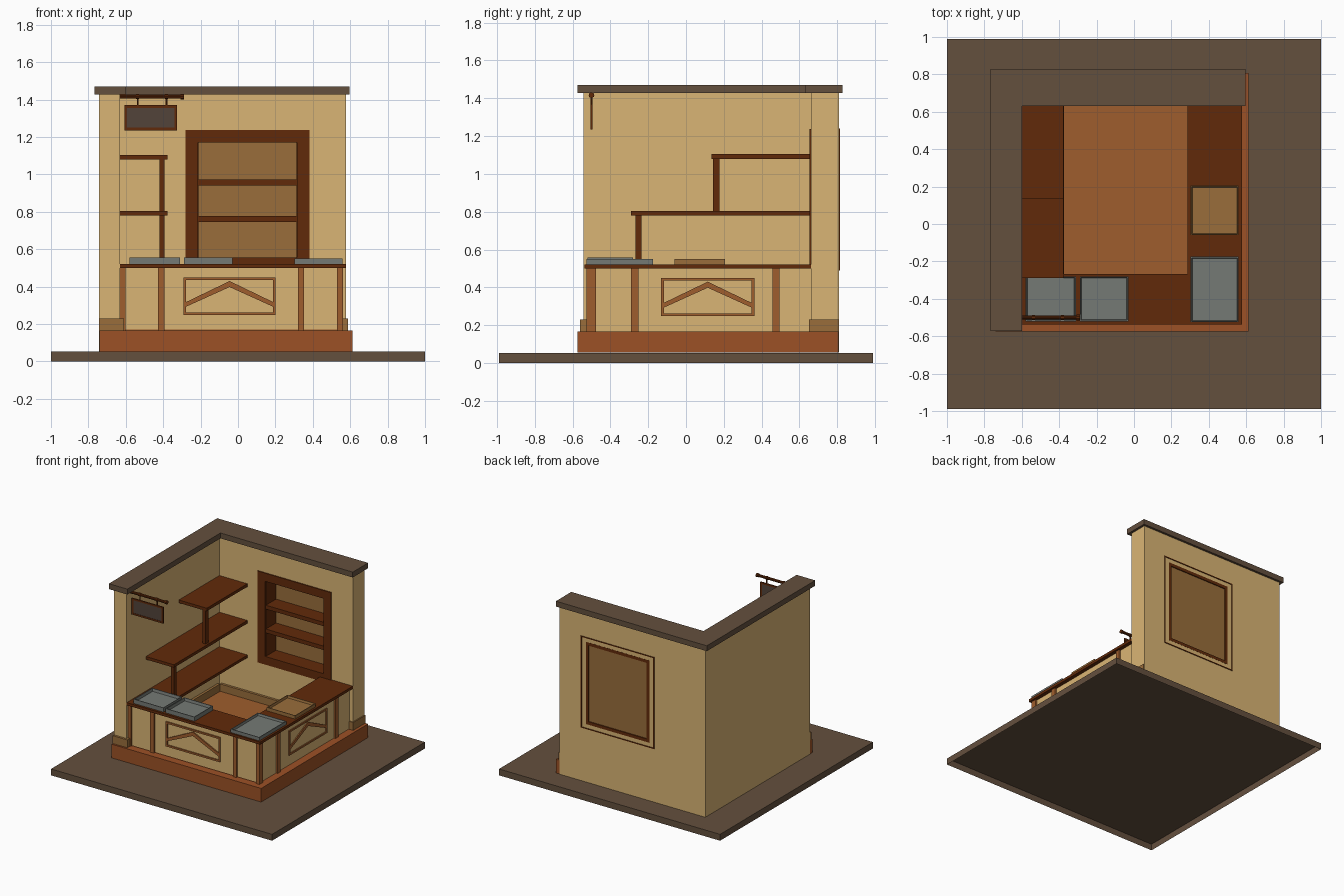
import bpy, bmesh, math
from mathutils import Vector

if "Cube" in bpy.data.objects:
    bpy.data.objects.remove(bpy.data.objects["Cube"])


def mat(name, r, g, b):
    m = bpy.data.materials.new(name)
    m.diffuse_color = (r, g, b, 1)
    m.use_nodes = True
    m.node_tree.nodes["Principled BSDF"].inputs["Base Color"].default_value = m.diffuse_color
    return m


SLATE = mat("slate_brown", .127, .080, .048)
CREAM = mat("cream_plaster", .70, .460, .176)
BASE = mat("red_brown_plinth", .335, .083, .019)
POST = mat("orange_wood", .345, .110, .026)
DARK = mat("dark_wood", .120, .023, .003)
PANEL = mat("tan_wood", .320, .155, .044)
GREY = mat("tray_grey", .178, .194, .178)
SIGN = mat("sign_face", .085, .056, .042)


def finish(name, bm, m):
    bmesh.ops.recalc_face_normals(bm, faces=bm.faces)
    me = bpy.data.meshes.new(name)
    bm.to_mesh(me)
    bm.free()
    me.materials.append(m)
    ob = bpy.data.objects.new(name, me)
    bpy.context.collection.objects.link(ob)
    return ob


def add_box(bm, x0, x1, y0, y1, z0, z1):
    vs = bmesh.ops.create_cube(bm, size=1)["verts"]
    for v in vs:
        v.co = Vector(((x0 + x1) / 2 + v.co.x * (x1 - x0),
                       (y0 + y1) / 2 + v.co.y * (y1 - y0),
                       (z0 + z1) / 2 + v.co.z * (z1 - z0)))


def boxes(name, m, *specs):
    bm = bmesh.new()
    for s in specs:
        add_box(bm, *s)
    return finish(name, bm, m)


def prism(name, m, pts, a, b, to3d):
    """Outline pts (u, v) extruded from depth a to b; to3d places (u, v, depth)."""
    bm = bmesh.new()
    lo = [bm.verts.new(to3d(u, v, a)) for u, v in pts]
    hi = [bm.verts.new(to3d(u, v, b)) for u, v in pts]
    bm.faces.new(lo)
    bm.faces.new(hi)
    n = len(pts)
    for i in range(n):
        bm.faces.new((lo[i], lo[(i + 1) % n], hi[(i + 1) % n], hi[i]))
    return finish(name, bm, m)


def ring(x0, x1, z0, z1, w, y0, y1):
    """Four boxes forming a rectangular frame in the xz plane."""
    return [(x0, x0 + w, y0, y1, z0, z1), (x1 - w, x1, y0, y1, z0, z1),
            (x0 + w, x1 - w, y0, y1, z0, z0 + w), (x0 + w, x1 - w, y0, y1, z1 - w, z1)]


def flat(u, v, d):      # floor-plan outline
    return (u, v, d)


def front(u, v, d):     # elevation on the front side
    return (u, d, v)


def side(u, v, d):      # elevation on the right side
    return (d, u, v)


# ground slab: a shell open underneath
bm = bmesh.new()
add_box(bm, -1, 1, -.988, .988, 0, .052)
under = min(bm.faces, key=lambda f: f.calc_center_median().z)
bmesh.ops.delete(bm, geom=[under], context='FACES_ONLY')
slab = finish("ground_slab", bm, SLATE)
if max(slab.data.polygons, key=lambda p: p.center.z).normal.z < 0:
    slab.data.flip_normals()

# plinth and floor, resting just above the slab
G = .0545
boxes("plinth", BASE, (-.740, .612, -.575, .807, G, .166))
boxes("floor", POST, (-.63, .545, -.51, .66, .165, .17))

# left wall, and back wall built around the alcove opening
boxes("left_wall", CREAM, (-.742, -.63, -.542, .66, G, 1.43))
boxes("back_wall", CREAM, (-.742, -.235, .66, .81, G, 1.43), (.338, .578, .66, .81, G, 1.43),
      (-.235, .338, .66, .81, G, .53), (-.235, .338, .66, .81, 1.2, 1.43))

# L-shaped wall cap
prism("wall_cap", SLATE, [(-.768, -.573), (-.60, -.573), (-.60, .63), (.597, .63), (.597, .828),
                          (-.768, .828)], 1.427, 1.471, flat)

# skirting around the wall ends and inside walls
boxes("skirting", PANEL, (-.742, -.61, -.56, -.542, .165, .23), (-.63, -.61, -.542, .64, .165, .23),
      (-.61, .545, .64, .66, .165, .23), (.55, .587, .65, .808, .165, .23))

# shelved alcove in the back wall
boxes("alcove_frame", DARK, *ring(-.28, .383, .49, 1.238, .067, .652, .664))
boxes("alcove_liner", DARK, *ring(-.236, .339, .529, 1.201, .025, .662, .811))
boxes("alcove_back_rim", DARK, *ring(-.28, .383, .49, 1.24, .007, .808, .815))
boxes("alcove_back_panel", PANEL, (-.214, .317, .793, .803, .54, 1.19))
boxes("alcove_shelves", DARK, *[(-.214, .317, .662, .793, z, z + .032) for z in (.745, .94)])

# U-shaped counter top with front and right walls
prism("counter_top", DARK, [(-.63, -.538), (.577, -.538), (.577, .66), (.285, .66), (.285, -.268),
                            (-.375, -.268), (-.375, .66), (-.63, .66)], .5, .522, flat)
prism("counter_wall", CREAM, [(-.63, -.51), (.547, -.51), (.547, .66), (.50, .66), (.50, -.465),
                              (-.63, -.465)], .165, .5, flat)
boxes("front_posts", POST, *[(x, x + .033, -.525, -.505, .165, .5) for x in (-.635, -.427, .321)])
boxes("side_posts", POST, *[(.54, .562, y, y + .038, .165, .5) for y in (-.29, .457)])
boxes("corner_post", POST, (.53, .562, -.525, -.477, .165, .5))

# framed chevrons on both counter faces
for label, c, a, b, fn in (("front", -.045, -.52, -.505, front), ("side", .115, .54, .555, side)):
    for i, (u0, u1, v0, v1) in enumerate(((-.246, -.232, .248, .45), (.232, .246, .248, .45),
                                          (-.232, .232, .248, .262), (-.232, .232, .436, .45))):
        prism(f"{label}_panel_frame_{i}", POST,
              [(c + u0, v0), (c + u1, v0), (c + u1, v1), (c + u0, v1)], a, b, fn)
    prism(f"{label}_chevron", POST, [(c - .232, .293), (c, .398), (c + .232, .293), (c + .232, .318),
                                     (c, .43), (c - .232, .318)], a, b, fn)

# stepped shelves on the left wall with their posts
boxes("lower_shelf", DARK, (-.63, -.377, -.29, .66, .780, .804))
boxes("lower_shelf_post", DARK, (-.42, -.393, -.268, -.235, .52, .784))
boxes("upper_shelf", DARK, (-.63, -.377, .135, .66, 1.080, 1.104))
boxes("upper_shelf_post", DARK, (-.42, -.393, .143, .177, .8, 1.084))


def tray(name, m, x0, x1, y0, y1, h):
    """Open tray: box with an inset, sunken top."""
    bm = bmesh.new()
    add_box(bm, x0, x1, y0, y1, .52, .52 + h)
    bm.normal_update()
    top = max(bm.faces, key=lambda f: f.calc_center_median().z)
    bmesh.ops.inset_region(bm, faces=[top], thickness=.008)
    bmesh.ops.inset_region(bm, faces=[top], thickness=.006)
    for v in top.verts:
        v.co.z -= h * .6
    finish(name, bm, m)


tray("front_tray_left", GREY, -.58, -.31, -.52, -.28, .037)
tray("front_tray_right", GREY, -.29, -.03, -.52, -.28, .037)
tray("side_tray", GREY, .302, .56, -.525, -.175, .03)
tray("wooden_tray", PANEL, .302, .56, -.06, .205, .03)


def rod(name, p, q, r, n=10):
    p, q = Vector(p), Vector(q)
    bm = bmesh.new()
    bmesh.ops.create_cone(bm, cap_ends=True, segments=n, radius1=r, radius2=r, depth=(q - p).length)
    rot = Vector((0, 0, 1)).rotation_difference(q - p).to_matrix()
    for v in bm.verts:
        v.co = rot @ v.co + (p + q) / 2
    finish(name, bm, DARK)


# hanging sign on a wall rod
rod("sign_rod", (-.63, -.5, 1.416), (-.30, -.5, 1.416), .011)
rod("sign_rod_tip", (-.307, -.5, 1.416), (-.29, -.5, 1.416), .015)
for i, x in enumerate((-.537, -.382)):
    rod(f"sign_hanger_{i}", (x, -.5, 1.365), (x, -.5, 1.416), .005, 6)
    rod(f"sign_hanger_collar_{i}", (x - .008, -.5, 1.416), (x + .008, -.5, 1.416), .014)
boxes("sign_frame", DARK, *ring(-.608, -.325, 1.236, 1.370, .014, -.505, -.495))
boxes("sign_board", SIGN, (-.595, -.338, -.502, -.498, 1.249, 1.357))
